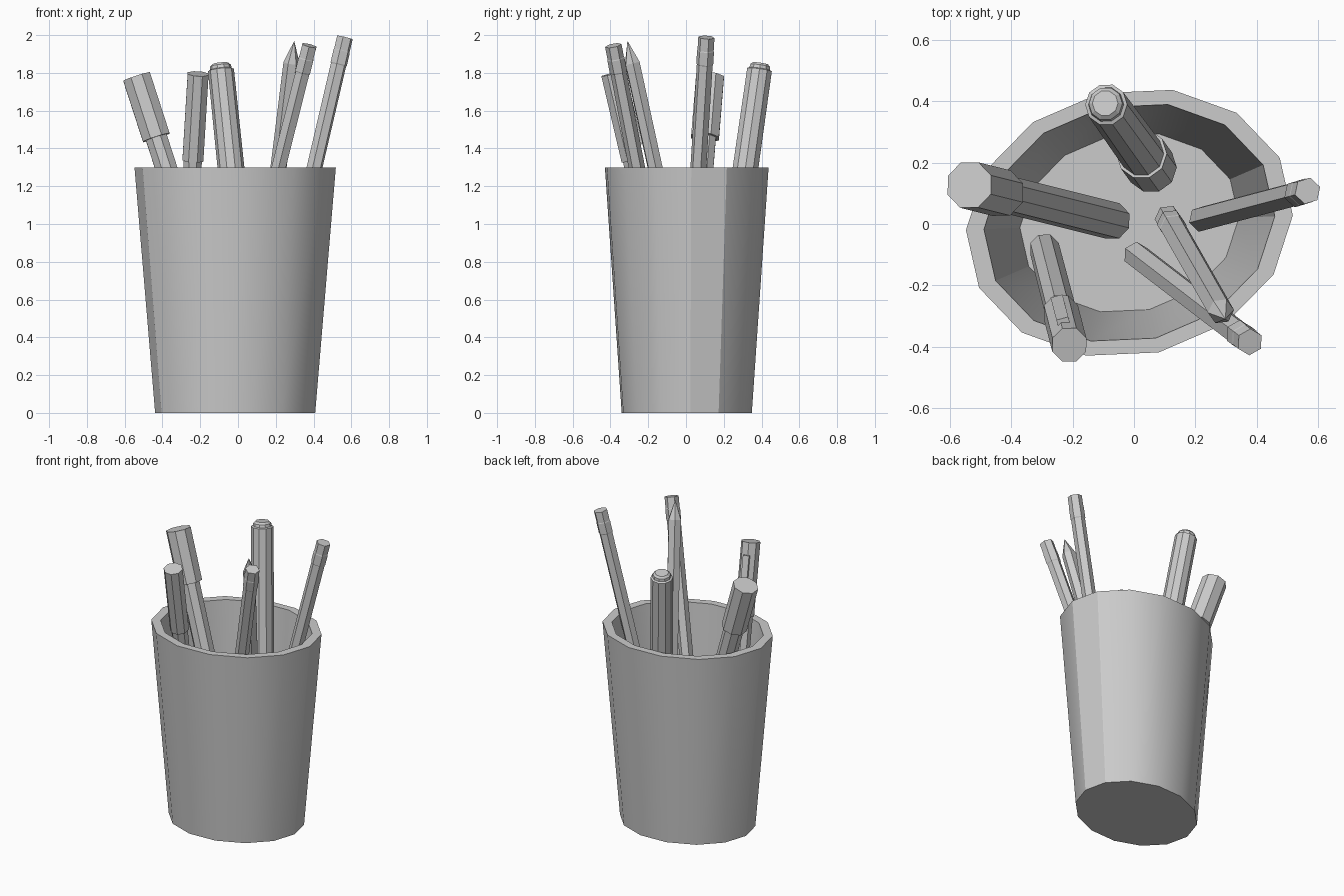
import bpy, bmesh, math
from mathutils import Vector, Matrix

if "Cube" in bpy.data.objects:
    bpy.data.objects.remove(bpy.data.objects["Cube"])


def loft(name, rings, smooth=None):
    """Skin a list of equal-length rings; a single-point ring closes to a tip."""
    bm = bmesh.new()
    vr = [[bm.verts.new(p) for p in ring] for ring in rings]
    for a, b in zip(vr, vr[1:]):
        n = max(len(a), len(b))
        for i in range(n):
            j = (i + 1) % n
            if len(a) == 1:
                bm.faces.new((a[0], b[j], b[i]))
            elif len(b) == 1:
                bm.faces.new((a[i], a[j], b[0]))
            else:
                bm.faces.new((a[i], a[j], b[j], b[i]))
    for end in (vr[0], vr[-1]):
        if len(end) > 2:
            bm.faces.new(end)
    bmesh.ops.recalc_face_normals(bm, faces=bm.faces)
    me = bpy.data.meshes.new(name)
    bm.to_mesh(me)
    bm.free()
    ob = bpy.data.objects.new(name, me)
    bpy.context.collection.objects.link(ob)
    if smooth:
        bpy.ops.object.select_all(action='DESELECT')
        ob.select_set(True)
        bpy.context.view_layer.objects.active = ob
        bpy.ops.object.shade_smooth_by_angle(angle=math.radians(smooth))
    return ob


def frame(bottom, top):
    """Matrix whose z axis runs from bottom to top."""
    b, t = Vector(bottom), Vector(top)
    rot = Vector((0, 0, 1)).rotation_difference(t - b).to_matrix().to_4x4()
    return Matrix.Translation(b) @ rot, (t - b).length


def stick(name, bottom, top, profile, sides, phase=0.0):
    """Turned rod. Profile is (distance, radius); negative = measured from the top."""
    m, length = frame(bottom, top)
    rings = []
    for d, r, from_top in profile:
        z = length - d if from_top else d
        if r == 0:
            rings.append([m @ Vector((0, 0, z))])
        else:
            rings.append([m @ Vector((r * math.cos(a), r * math.sin(a), z))
                          for a in (phase + 2 * math.pi * i / sides for i in range(sides))])
    return loft(name, rings)


# oval cup, 14 sides, with inner wall and floor
def oval(s, z, n=14):
    return [(-0.015 + s * (0.533 * math.cos(a) + 0.023 * math.sin(a)),
             0.004 + s * (0.024 * math.cos(a) + 0.439 * math.sin(a)), z)
            for a in (2 * math.pi * i / n for i in range(n))]


loft("cup", [oval(0.795, 0), oval(1, 1.3), oval(0.89, 1.3), oval(0.67, 0.1)], smooth=30)

# wide marker, cap up, leaning left
stick("left_marker", (-0.07, 0.01, 0.34), (-0.537, 0.127, 1.78),
      [(0, 0.062, 0), (0.34, 0.062, 1), (0.34, 0.08, 1), (0, 0.08, 1)], 8, math.pi / 8)

# wide marker, cap down, at the back
stick("back_marker", (0.06, 0.18, 0.35), (-0.094, 0.394, 1.85),
      [(0, 0.076, 0), (0.03, 0.083, 0), (0.35, 0.083, 0), (0.35, 0.073, 0),
       (0.035, 0.069, 1), (0.03, 0.058, 1), (0.012, 0.055, 1), (0, 0.042, 1)], 10)

# slim capped pen with clip, front left
pb, pt = (-0.292, -0.08, 0.46), (-0.211, -0.394, 1.795)
stick("capped_pen", pb, pt,
      [(0, 0.05, 0), (0.47, 0.052, 1), (0.47, 0.06, 1), (0, 0.06, 1)], 8, math.pi / 8)
m, length = frame(pb, pt)
ca = math.radians(105)
across, out = Vector((-math.sin(ca), math.cos(ca), 0)), Vector((math.cos(ca), math.sin(ca), 0))
clip_rings = []
for d in (0.40, 0.08):
    clip_rings.append([m @ (Vector((0, 0, length - d)) + across * u + out * v)
                       for u, v in ((-0.02, 0.05), (0.02, 0.05), (0.02, 0.072), (-0.02, 0.072))])
loft("pen_clip", clip_rings)

# six-sided pencils: tip down with the rubber end showing, one with the tip up
rubber_up = [(0, 0, 0), (0.11, 0.043, 0), (0.15, 0.043, 1), (0.145, 0.046, 1),
             (0.075, 0.046, 1), (0.07, 0.044, 1), (0, 0.044, 1)]
tip_up = [(0, 0.043, 0), (0.07, 0.043, 0), (0.075, 0.045, 0), (0.145, 0.045, 0),
          (0.15, 0.043, 0), (0.12, 0.043, 1), (0, 0, 1)]
stick("right_pencil", (0.195, 0.01, 0.40), (0.566, 0.108, 1.988), rubber_up, 6, 0.3)
stick("front_pencil", (-0.02, -0.08, 0.37), (0.378, -0.385, 1.945), rubber_up, 6, 0.5)
stick("sharp_pencil", (0.11, 0.02, 0.46), (0.298, -0.31, 1.97), tip_up, 6, 0.1)
